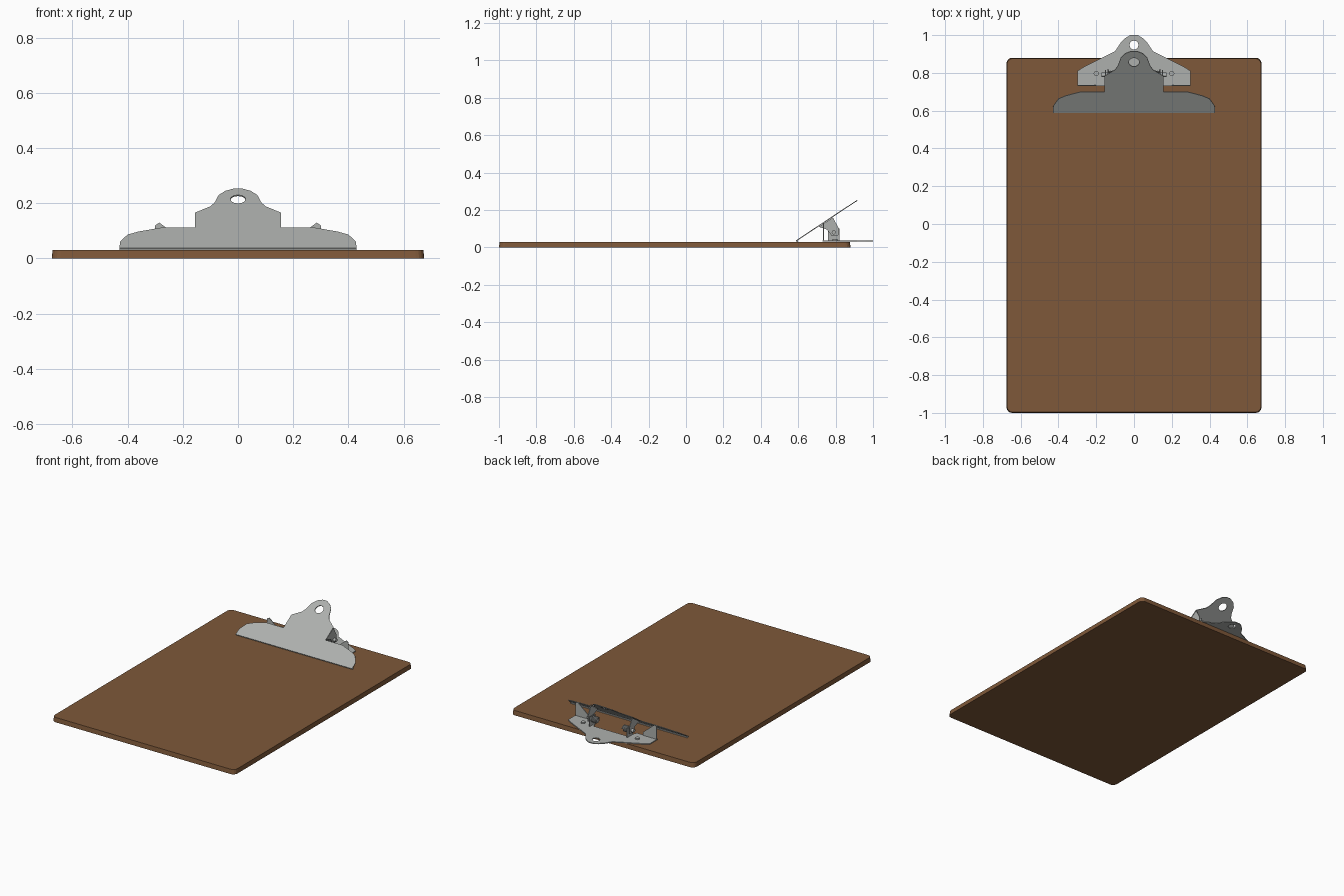
import bpy, bmesh, math
from mathutils import Matrix, Vector

if "Cube" in bpy.data.objects:
    bpy.data.objects.remove(bpy.data.objects["Cube"])


def material(name, rgb):
    m = bpy.data.materials.new(name)
    m.diffuse_color = (*rgb, 1)
    m.use_nodes = True
    m.node_tree.nodes["Principled BSDF"].inputs["Base Color"].default_value = m.diffuse_color
    return m


BROWN = material("brown_hardboard", (0.21, 0.098, 0.041))
STEEL = material("grey_steel", (0.42, 0.435, 0.42))


def finish(name, bm, mat):
    bmesh.ops.recalc_face_normals(bm, faces=bm.faces[:])
    me = bpy.data.meshes.new(name)
    bm.to_mesh(me)
    bm.free()
    me.materials.append(mat)
    ob = bpy.data.objects.new(name, me)
    bpy.context.collection.objects.link(ob)
    return ob


def circle(cx, cy, r, n=12):
    return [(cx + r * math.cos(2 * math.pi * i / n),
             cy + r * math.sin(2 * math.pi * i / n)) for i in range(n)]


def mirrored(half):
    # right half outline, bottom to top, completed on the left
    return half + [(-x, y) for x, y in reversed(half) if x != 0]


def plate(name, outline, thick, matrix, mat, holes=()):
    # flat sheet with holes, extruded along local z
    bm = bmesh.new()
    for loop in [outline, *holes]:
        vs = [bm.verts.new((x, y, 0)) for x, y in loop]
        for a, b in zip(vs, vs[1:] + vs[:1]):
            bm.edges.new((a, b))
    bmesh.ops.triangle_fill(bm, use_beauty=True, edges=bm.edges[:], normal=(0, 0, 1))
    ext = bmesh.ops.extrude_face_region(bm, geom=bm.faces[:], use_keep_orig=True)
    moved = [g for g in ext["geom"] if isinstance(g, bmesh.types.BMVert)]
    bmesh.ops.translate(bm, verts=moved, vec=(0, 0, thick))
    bm.transform(matrix)
    return finish(name, bm, mat)


def rod(name, centre, r, length, axis):
    bm = bmesh.new()
    rot = Vector((0, 0, 1)).rotation_difference(Vector(axis)).to_matrix().to_4x4()
    bmesh.ops.create_cone(bm, cap_ends=True, segments=12, radius1=r, radius2=r,
                          depth=length, matrix=Matrix.Translation(centre) @ rot)
    return finish(name, bm, STEEL)


# Board with rounded corners and softened rim
W, Y0, Y1, R = 0.675, -1.0, 0.88, 0.03
corners = [(W - R, Y1 - R), (-W + R, Y1 - R), (-W + R, Y0 + R), (W - R, Y0 + R)]
outline = []
for k, (cx, cy) in enumerate(corners):
    for i in range(5):
        a = math.pi / 2 * (k + i / 4)
        outline.append((cx + R * math.cos(a), cy + R * math.sin(a)))
bm = bmesh.new()
face = bm.faces.new([bm.verts.new((x, y, 0)) for x, y in outline])
ext = bmesh.ops.extrude_face_region(bm, geom=[face], use_keep_orig=True)
top = [g for g in ext["geom"] if isinstance(g, bmesh.types.BMVert)]
bmesh.ops.translate(bm, verts=top, vec=(0, 0, 0.03))
for v in top:
    v.co.x *= 0.996
    v.co.y -= 0.004 * (1 if v.co.y > 0 else -1)
finish("board", bm, BROWN)

# Sloping clip lever with jaw, neck and hanging hole
SLOPE = math.atan2(0.215, 0.325)
lever_m = Matrix.Translation((0, 0.59, 0.033)) @ Matrix.Rotation(SLOPE, 4, 'X')
lever = mirrored([(0.43, 0), (0.427, 0.045), (0.40, 0.09), (0.36, 0.11), (0.28, 0.135),
                  (0.155, 0.135), (0.155, 0.235), (0.10, 0.275), (0.085, 0.30),
                  (0.07, 0.35), (0.045, 0.378), (0.015, 0.392)])
plate("clip_lever", lever, 0.005, lever_m, STEEL, [circle(0, 0.322, 0.028)])

# Jaw lip folded down along the front edge of the lever
lip_m = Matrix.Translation((0, 0.592, 0.03))
plate("jaw_lip", [(-0.43, 0), (0.43, 0), (0.43, 0.008), (-0.43, 0.008)], 0.006, lip_m, STEEL)

# Base plate with raised centre cut-out, rear tab and hanging hole
base = mirrored([(0.12, 0.80), (0.15, 0.73), (0.30, 0.73), (0.30, 0.81), (0.26, 0.835),
                 (0.15, 0.89), (0.10, 0.915), (0.07, 0.96), (0.045, 0.985), (0.02, 1.0)])
plate("clip_base", base, 0.006, Matrix.Translation((0, 0, 0.032)), STEEL,
      [circle(0, 0.947, 0.024)])

YZ = Matrix(((0, 0, 1, 0), (1, 0, 0, 0), (0, 1, 0, 0), (0, 0, 0, 1)))
XZ = Matrix(((1, 0, 0, 0), (0, 0, -1, 0), (0, 1, 0, 0), (0, 0, 0, 1)))
flange = [(0.71, 0.11), (0.785, 0.16), (0.815, 0.105), (0.815, 0.065),
          (0.78, 0.06), (0.755, 0.095)]
ear = [(0.76, 0.034), (0.82, 0.034), (0.82, 0.10), (0.76, 0.10)]
wall = [(0.20, 0.034), (0.30, 0.034), (0.30, 0.12), (0.285, 0.13),
        (0.265, 0.115), (0.20, 0.06)]

for s, side in ((-1, "left"), (1, "right")):
    # Lever cheek, pivot ear and folded front wall
    plate(f"lever_cheek_{side}", flange, 0.005,
          Matrix.Translation((s * 0.152 - 0.0025, 0, 0)) @ YZ, STEEL)
    plate(f"pivot_ear_{side}", ear, 0.005,
          Matrix.Translation((s * 0.138 - 0.0025, 0, 0)) @ YZ, STEEL)
    plate(f"front_wall_{side}", [(s * x, z) for x, z in wall], 0.005,
          Matrix.Translation((0, 0.737, 0)) @ XZ, STEEL)
    # Pivot pin and rivets
    rod(f"pivot_pin_{side}", (s * 0.135, 0.79, 0.08), 0.011, 0.075, (1, 0, 0))
    rod(f"rivet_{side}", (s * 0.20, 0.797, 0.041), 0.014, 0.010, (0, 0, 1))
    # Coil spring on the pin
    cu = bpy.data.curves.new(f"spring_{side}", 'CURVE')
    cu.dimensions = '3D'
    cu.bevel_depth = 0.004
    cu.bevel_resolution = 1
    sp = cu.splines.new('POLY')
    n = 40
    sp.points.add(n)
    for i in range(n + 1):
        a = 2 * math.pi * i / 10
        sp.points[i].co = (s * (0.095 + 0.038 * i / n), 0.79 + 0.018 * math.cos(a),
                           0.08 + 0.018 * math.sin(a), 1)
    cu.materials.append(STEEL)
    bpy.context.collection.objects.link(bpy.data.objects.new(f"spring_{side}", cu))
